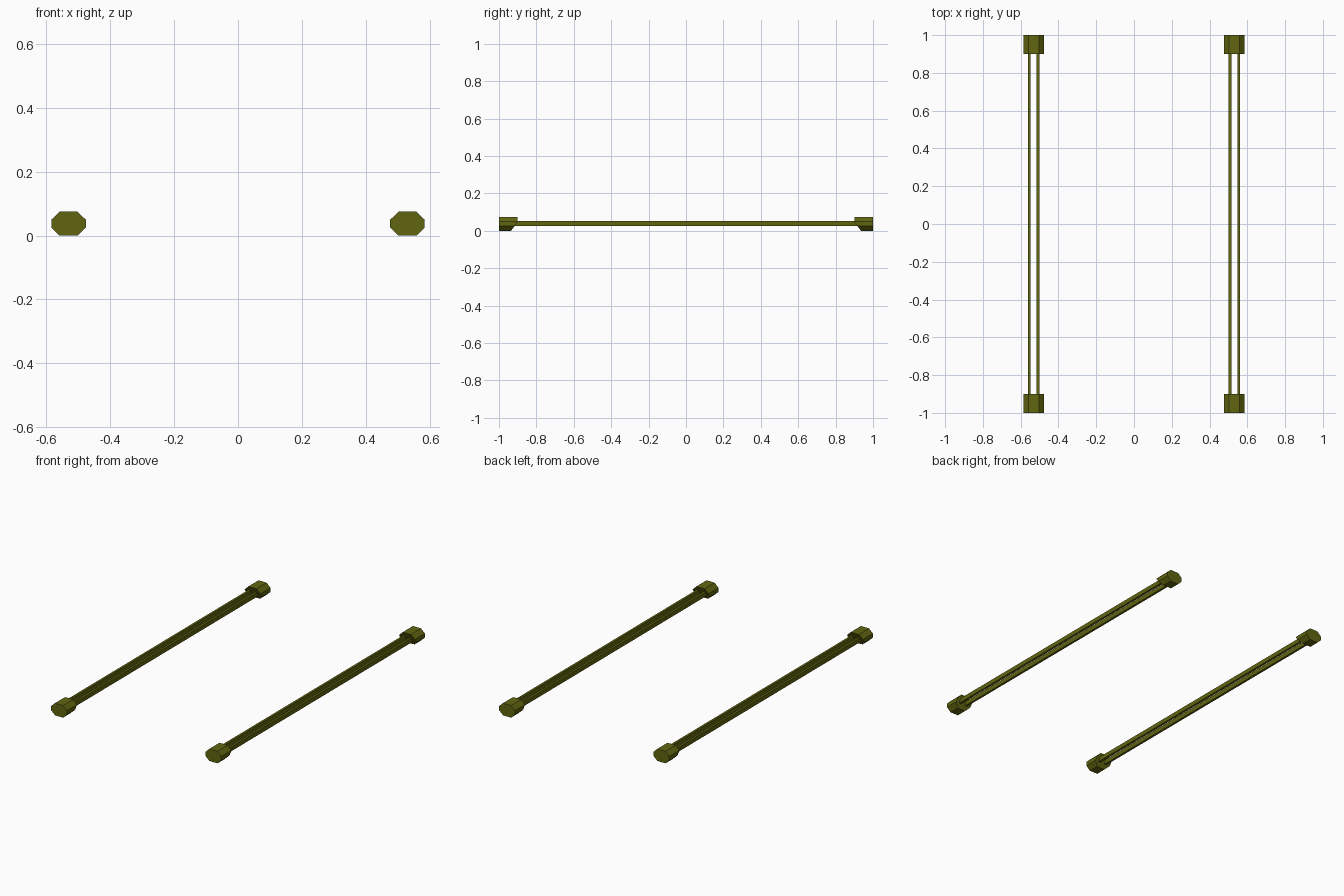
import bpy, bmesh

if "Cube" in bpy.data.objects:
    bpy.data.objects.remove(bpy.data.objects["Cube"])

mat = bpy.data.materials.new("olive_paint")
mat.diffuse_color = (0.12, 0.13, 0.005, 1)
mat.use_nodes = True
mat.node_tree.nodes["Principled BSDF"].inputs["Base Color"].default_value = mat.diffuse_color

RAIL_X = 0.531
CAP = [(-0.028, 0), (0.028, 0), (0.054, 0.025), (0.054, 0.05),
       (0.028, 0.075), (-0.028, 0.075), (-0.054, 0.05), (-0.054, 0.025)]
ROD = [(-0.007, 0.025), (0.007, 0.025), (0.007, 0.052), (-0.007, 0.052)]


def extrude_profile(name, profile, cx, back, front):
    """Loft an XZ profile along y; back and front give y for each height."""
    bm = bmesh.new()
    a = [bm.verts.new((cx + x, back(z), z)) for x, z in profile]
    b = [bm.verts.new((cx + x, front(z), z)) for x, z in profile]
    bm.faces.new(a)
    bm.faces.new(b)
    n = len(profile)
    for i in range(n):
        j = (i + 1) % n
        bm.faces.new((a[i], a[j], b[j], b[i]))
    bmesh.ops.recalc_face_normals(bm, faces=bm.faces)
    mesh = bpy.data.meshes.new(name)
    bm.to_mesh(mesh)
    bm.free()
    mesh.materials.append(mat)
    obj = bpy.data.objects.new(name, mesh)
    bpy.context.collection.objects.link(obj)


def inner_y(z):
    # Undercut: the inner face leans outward below mid height
    return 0.90 + 0.035 * max(0, 0.05 - z) / 0.05


for side, sx in (("left", -1), ("right", 1)):
    # Octagonal end caps
    for end, sy in (("front", -1), ("back", 1)):
        extrude_profile(f"{side}_{end}_cap", CAP, sx * RAIL_X,
                        lambda z: sy * inner_y(z), lambda z: sy * 1.0)
    # Twin rods between the caps
    for place, off in (("inner", -0.023), ("outer", 0.023)):
        extrude_profile(f"{side}_{place}_rod", ROD, sx * (RAIL_X + off),
                        lambda z: -0.93, lambda z: 0.93)
